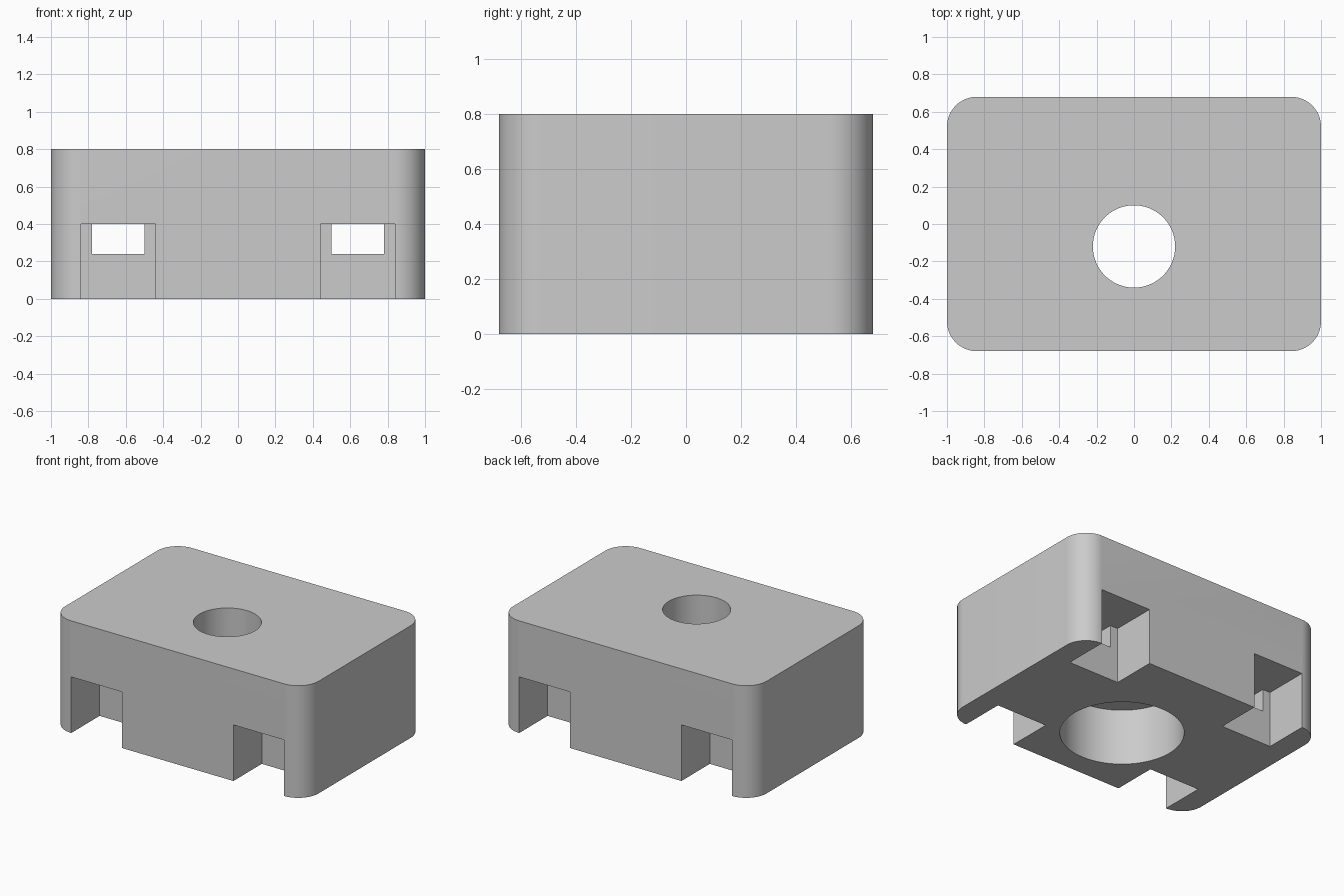
import bpy, bmesh
from mathutils import Matrix, Vector

old = bpy.data.objects.get("Cube")
if old:
    bpy.data.objects.remove(old, do_unlink=True)

WIDTH, DEPTH, HEIGHT = 2.0, 1.36, 0.8
CORNER = 0.16
BORE_Y = -0.12
STEP_Z = 0.4            # shared ceiling of slots, windows and counterbore

grey = bpy.data.materials.new("plain grey")
grey.use_nodes = True
colour = (0.6, 0.6, 0.6, 1)
grey.diffuse_color = colour
grey.node_tree.nodes["Principled BSDF"].inputs["Base Color"].default_value = colour


def finish(name, bm):
    mesh = bpy.data.meshes.new(name)
    bm.to_mesh(mesh)
    bm.free()
    mesh.materials.append(grey)
    obj = bpy.data.objects.new(name, mesh)
    bpy.context.collection.objects.link(obj)
    return obj


def box(name, low, high, corner=0):
    """Box between two corners, with optionally rounded upright edges."""
    low, high = Vector(low), Vector(high)
    bm = bmesh.new()
    place = Matrix.Translation((low + high) / 2) @ Matrix.Diagonal((*(high - low), 1))
    bmesh.ops.create_cube(bm, size=1, matrix=place)
    if corner:
        upright = [e for e in bm.edges
                   if abs(e.verts[0].co.z - e.verts[1].co.z) > 0.1]
        bmesh.ops.bevel(bm, geom=upright, offset=corner, segments=16,
                        profile=0.5, affect='EDGES')
    return finish(name, bm)


def cylinder(name, radius, low, high):
    bm = bmesh.new()
    bmesh.ops.create_cone(bm, cap_ends=True, segments=96, radius1=radius,
                          radius2=radius, depth=high - low,
                          matrix=Matrix.Translation((0, BORE_Y, (low + high) / 2)))
    return finish(name, bm)


# Rounded block
block = box("block", (-WIDTH / 2, -DEPTH / 2, 0),
            (WIDTH / 2, DEPTH / 2, HEIGHT), CORNER)

# Stepped bore: wide from below, narrow through the top
cutters = [cylinder("counterbore_cutter", 0.4, -0.1, STEP_Z),
           cylinder("bore_cutter", 0.22, 0.2, HEIGHT + 0.1)]

# Open slots at front and back, joined by a strap channel on each side
for side in (-1, 1):
    def pair(a, b):
        return sorted((side * a, side * b))
    x0, x1 = pair(0.5, 0.78)
    cutters.append(box("channel_cutter", (x0, -0.5, 0.24), (x1, 0.5, STEP_Z)))
    x0, x1 = pair(0.44, 0.84)
    for end in (-1, 1):
        y0, y1 = sorted((end * 0.36, end * 0.8))
        cutters.append(box("slot_cutter", (x0, y0, -0.1), (x1, y1, STEP_Z)))

# Cut everything out of the block, then drop the cutters
bpy.ops.object.select_all(action='DESELECT')
bpy.context.view_layer.objects.active = block
block.select_set(True)
for cutter in cutters:
    cutter.hide_render = True
    mod = block.modifiers.new("cut", 'BOOLEAN')
    mod.operation = 'DIFFERENCE'
    mod.solver = 'EXACT'
    mod.object = cutter
    bpy.ops.object.modifier_apply(modifier=mod.name)
    bpy.data.objects.remove(cutter, do_unlink=True)

bpy.ops.object.shade_smooth_by_angle()
